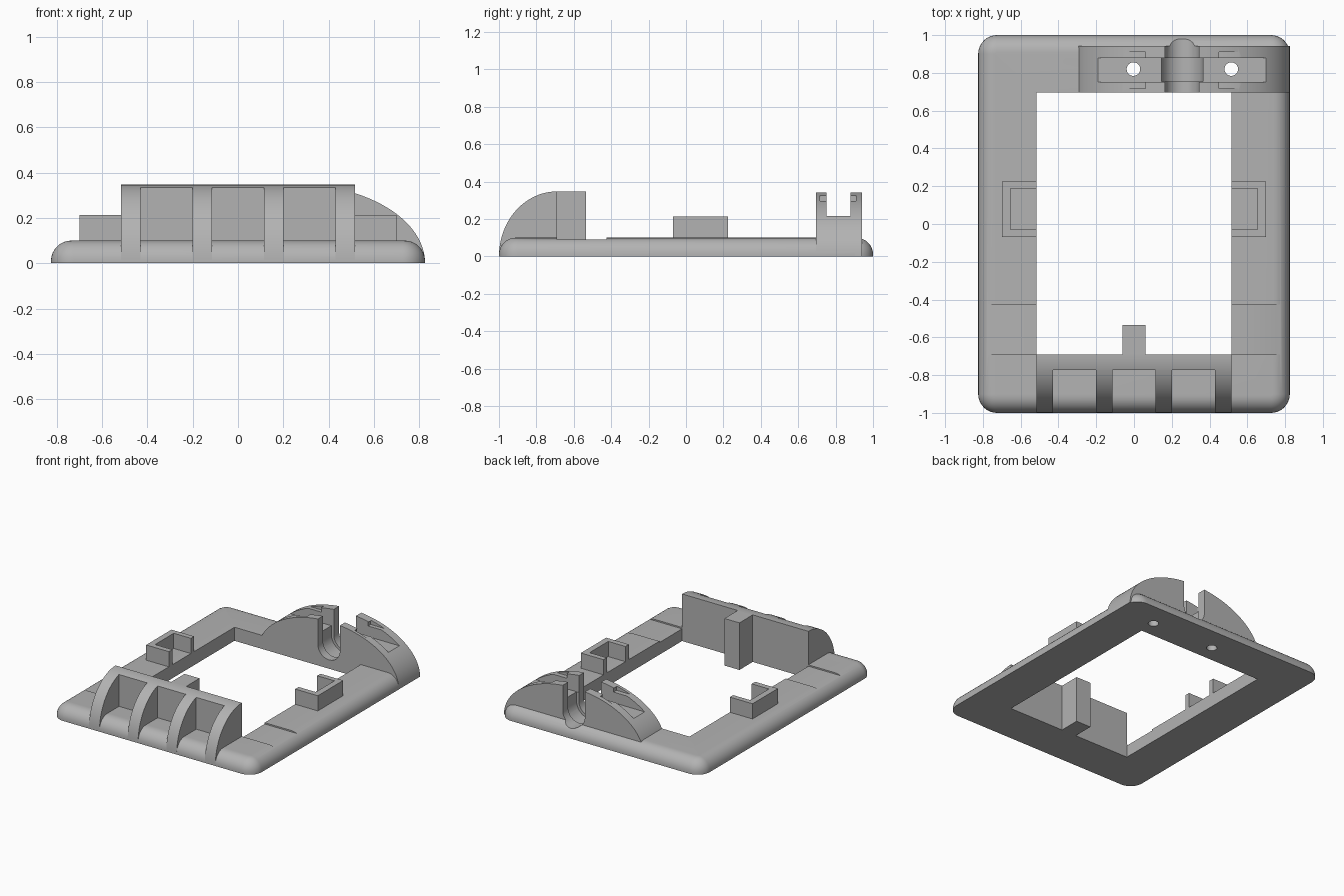
import bpy, bmesh, math
from mathutils import Vector

cube = bpy.data.objects.get("Cube")
if cube:
    bpy.data.objects.remove(cube, do_unlink=True)

grey = bpy.data.materials.new("light grey plastic")
grey.use_nodes = True
grey.diffuse_color = (0.45, 0.45, 0.45, 1)
grey.node_tree.nodes["Principled BSDF"].inputs["Base Color"].default_value = (0.45, 0.45, 0.45, 1)


def finish(name, bm):
    bmesh.ops.recalc_face_normals(bm, faces=bm.faces)
    mesh = bpy.data.meshes.new(name)
    bm.to_mesh(mesh)
    bm.free()
    mesh.materials.append(grey)
    ob = bpy.data.objects.new(name, mesh)
    bpy.context.collection.objects.link(ob)
    return ob


def loft(name, rings):
    """Closed solid through matching rings of points."""
    bm = bmesh.new()
    loops = [[bm.verts.new(p) for p in ring] for ring in rings]
    for a, b in zip(loops, loops[1:]):
        for i in range(len(a)):
            j = (i + 1) % len(a)
            bm.faces.new((a[i], a[j], b[j], b[i]))
    bm.faces.new(loops[0])
    bm.faces.new(loops[-1])
    return finish(name, bm)


def prism(name, profile, axis, lo, hi):
    """Extrude a 2D profile along the x, y or z axis."""
    def place(p, t):
        return {"x": (t, p[0], p[1]), "y": (p[0], t, p[1]), "z": (p[0], p[1], t)}[axis]
    return loft(name, [[place(p, t) for p in profile] for t in (lo, hi)])


def box(name, x0, x1, y0, y1, z0, z1):
    return prism(name, [(x0, y0), (x1, y0), (x1, y1), (x0, y1)], "z", z0, z1)


def arc(cx, cy, rx, ry, a0, a1, n):
    angles = [math.radians(a0 + (a1 - a0) * i / n) for i in range(n + 1)]
    return [(cx + rx * math.cos(a), cy + ry * math.sin(a)) for a in angles]


def cut(ob, *cutters):
    bpy.context.view_layer.objects.active = ob
    for c in cutters:
        c.hide_render = True
        mod = ob.modifiers.new("cut", "BOOLEAN")
        mod.operation, mod.solver, mod.object = "DIFFERENCE", "EXACT", c
        bpy.ops.object.modifier_apply(modifier=mod.name)
    for c in cutters:
        bpy.data.objects.remove(c, do_unlink=True)


# Measurements
W, L, H = 0.825, 1.0, 0.1            # frame half width, half length, height
WIN, FRONT, BACK = 0.515, -0.69, 0.695   # window edges
TOP = 0.347
CORNER, ROUND = 0.1, 0.09
MID = 0.255                          # centre of the rear arch


def frame_ring(inset, z):
    r = CORNER - inset
    pts = []
    for sx, sy, start in ((1, 1, 0), (-1, 1, 90), (-1, -1, 180), (1, -1, 270)):
        pts += arc(sx * (W - CORNER), sy * (L - CORNER), r, r, start, start + 90, 10)
    return [(x, y, z) for x, y in pts]


def u_profile(r):
    return arc(MID, 0.155, r, r, 180, 360, 24) + [(MID + r, 0.6), (MID - r, 0.6)]


def cable_slot():
    return prism("slot_cutter", u_profile(0.09), "y", 0.6, 1.1)


def cable_pocket():
    return prism("pocket_cutter", u_profile(0.11), "y", 0.755, 0.88)


def screw_holes():
    return [prism("hole_cutter", arc(x, 0.82, 0.036, 0.036, 0, 345, 23), "z", -0.1, 0.6)
            for x in (-0.003, 0.515)]


# Base frame with rounded upper edge
rings = [frame_ring(0, 0)]
for i in range(9):
    a = math.radians(90 * i / 8)
    rings.append(frame_ring(ROUND * (1 - math.cos(a)), H - ROUND + ROUND * math.sin(a)))
frame = loft("base_frame", rings)
cut(frame,
    box("window_cutter", -WIN, WIN, FRONT, BACK, -0.1, 0.3),
    box("recess_cutter", -1, 1, FRONT, -0.425, 0.09, 0.3),
    cable_slot(), cable_pocket(), *screw_holes())

# Front grille: curved ribs in front of an upright wall
quarter = arc(FRONT, 0, 0.31, TOP, 90, 180, 24)
grille = prism("front_ribbed_wall", quarter + [(FRONT, 0)], "x", -WIN, WIN)
cut(grille, *[box("gap_cutter", x - 0.115, x + 0.115, -1.2, -0.772, -0.1, 0.6)
              for x in (-0.315, 0, 0.315)])

# Post behind the front wall
post = box("wall_post", -0.061, 0.061, FRONT, -0.535, 0, TOP)

# Side brackets, open towards the window
brackets = []
for side, s in (("left", 1), ("right", -1)):
    outline = [(WIN, -0.07), (0.7, -0.07), (0.7, 0.225), (WIN, 0.225),
               (WIN, 0.187), (0.655, 0.187), (0.655, -0.03), (WIN, -0.03)]
    brackets.append(prism(side + "_bracket", [(s * x, y) for x, y in outline],
                          "z", 0.08, 0.212))

# Rear arch with lengthwise channel, cable slot, screw holes and side grooves
arch = prism("rear_arch", arc(MID, 0, 0.57, TOP, 0, 180, 64), "y", BACK, 0.942)
grooves = [box("groove_cutter", min(a, b), max(a, b), 0.717, 0.91, 0.295, 0.326)
           for a, b in ((MID + 0.19, 1.2), (MID - 0.19, -0.7))]
cut(arch, box("channel_cutter", -0.8, 1.2, 0.752, 0.88, 0.217, 0.6),
    cable_slot(), cable_pocket(), *screw_holes(), *grooves)

# Smooth curved faces, keep hard edges
bpy.ops.object.select_all(action="DESELECT")
for ob in [frame, grille, post, arch] + brackets:
    ob.select_set(True)
bpy.context.view_layer.objects.active = frame
bpy.ops.object.shade_smooth_by_angle(angle=math.radians(30))
